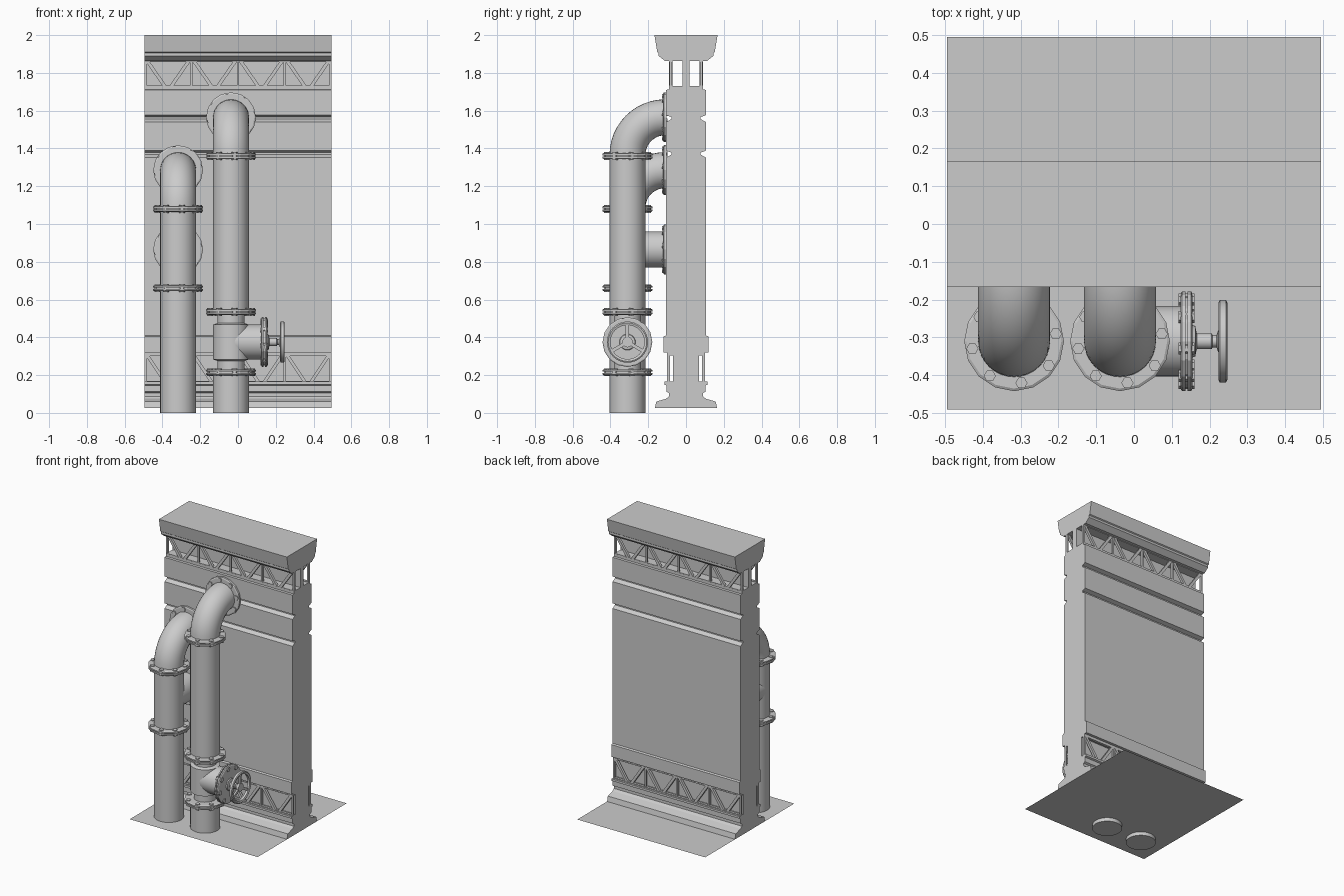
import bpy, bmesh, math
from mathutils import Vector, Matrix

if "Cube" in bpy.data.objects:
    bpy.data.objects.remove(bpy.data.objects["Cube"])

HW = 0.495                      # half width of wall
R = 0.095                       # pipe radius
PY = -0.31                      # pipe axis depth
X1, X2 = -0.317, -0.037         # pipe axis positions


def finish(name, bm, smooth=False):
    bmesh.ops.recalc_face_normals(bm, faces=bm.faces[:])
    me = bpy.data.meshes.new(name)
    bm.to_mesh(me)
    bm.free()
    ob = bpy.data.objects.new(name, me)
    bpy.context.collection.objects.link(ob)
    if smooth:
        bpy.ops.object.select_all(action='DESELECT')
        ob.select_set(True)
        bpy.context.view_layer.objects.active = ob
        bpy.ops.object.shade_smooth_by_angle(angle=math.radians(35))
    return ob


def frame(origin, axis):
    q = Vector(axis).to_track_quat('Z', 'Y')
    return Matrix.Translation(origin) @ q.to_matrix().to_4x4()


def skin(bm, rings, closed=False):
    for a, b in zip(rings, rings[1:] + rings[:1] if closed else rings[1:]):
        for i in range(len(a)):
            j = (i + 1) % len(a)
            bm.faces.new((a[i], a[j], b[j], b[i]))
    if not closed:
        bm.faces.new(rings[0])
        bm.faces.new(rings[-1])


def lathe(bm, m, prof, n=32, closed=False):
    """Revolve (radius, height) points around the local z of m."""
    rings = [[bm.verts.new(m @ Vector((r * math.cos(2 * math.pi * i / n),
                                       r * math.sin(2 * math.pi * i / n), h)))
              for i in range(n)] for r, h in prof]
    skin(bm, rings, closed)


def tube(name, origin, axis, prof, n=32):
    bm = bmesh.new()
    lathe(bm, frame(origin, axis), prof, n)
    return finish(name, bm, True)


def flange(name, origin, axis, prof, bolt):
    """Faceted disc with eight hexagonal bolts from -bolt to +bolt."""
    bm = bmesh.new()
    m = frame(origin, axis)
    lathe(bm, m, prof, 16)
    for k in range(8):
        a = math.radians(10 + 45 * k)
        b = m @ Matrix.Translation((0.112 * math.cos(a), 0.112 * math.sin(a), 0))
        lathe(bm, b, [(0.016, -bolt), (0.016, bolt)], 6)
    return finish(name, bm)


JOINT = [(0.125, -0.016), (0.132, -0.012), (0.132, -0.003), (0.122, -0.003),
         (0.122, 0.003), (0.132, 0.003), (0.132, 0.012), (0.125, 0.016)]
PLATE = [(0.132, -0.008), (0.132, 0.005), (0.124, 0.009)]


def elbow(name, x, z, r=0.2):
    """Quarter bend from vertical at height z into the wall face."""
    bm = bmesh.new()
    rings = []
    for s in range(13):
        t = math.pi / 2 * s / 12
        c = Vector((x, PY + r * (1 - math.cos(t)), z + r * math.sin(t)))
        out = Vector((0, -math.cos(t), math.sin(t)))
        rings.append([bm.verts.new(c + R * (math.cos(a) * out + Vector((math.sin(a), 0, 0))))
                      for a in (2 * math.pi * i / 32 for i in range(32))])
    skin(bm, rings)
    finish(name, bm, True)
    flange(name + "_wall_flange", (x, -0.112, z + r), (0, -1, 0), PLATE, 0.015)


def slab(name, half):
    """Extrude a front/back mirrored (y, z) outline across the wall width."""
    bm = bmesh.new()
    pts = half + [(-y, z) for y, z in reversed(half)]
    f = bm.faces.new([bm.verts.new((-HW, y, z)) for y, z in pts])
    g = bmesh.ops.extrude_face_region(bm, geom=[f])
    bmesh.ops.translate(bm, vec=(2 * HW, 0, 0),
                        verts=[v for v in g['geom'] if isinstance(v, bmesh.types.BMVert)])
    finish(name, bm)


def bar(bm, a, b, y, w, d):
    """Rectangular strut between two (x, z) points."""
    a, b = Vector((a[0], y, a[1])), Vector((b[0], y, b[1]))
    u = (b - a).normalized()
    m = Matrix((u.cross(Vector((0, 1, 0))), Vector((0, 1, 0)), u)).transposed().to_4x4()
    m = Matrix.Translation((a + b) / 2) @ m @ Matrix.Diagonal((w, d, (b - a).length, 1))
    bmesh.ops.create_cube(bm, size=1, matrix=m)


def truss(name, y, z0, z1):
    bm = bmesh.new()
    for k in range(-2, 3):
        a = 0.247 * k
        px = max(-HW + 0.006, min(HW - 0.006, a))
        bar(bm, (px, z0), (px, z1), y, 0.012, 0.014)
        for s in (-1, 1):
            if abs(a + s * 0.1) < HW:
                bar(bm, (a + s * 0.012, z1), (a + s * 0.108, z0), y, 0.018, 0.017)
    bar(bm, (-HW, z1 - 0.003), (HW, z1 - 0.003), y, 0.008, 0.017)
    bar(bm, (-HW, z0 + 0.003), (HW, z0 + 0.003), y, 0.008, 0.017)
    finish(name, bm)


# floor sheet
bm = bmesh.new()
bmesh.ops.create_grid(bm, x_segments=1, y_segments=1, size=0.5,
                      matrix=Matrix.Translation((0, 0.0025, 0.025)) @ Matrix.Diagonal((0.99, 0.985, 1, 1)))
finish("floor", bm)

# wall: skirting, panel with two grooves per side, cornice
slab("wall_base", [(0.165, 0.025), (0.157, 0.06), (0.105, 0.075), (0.09, 0.088), (0.09, 0.105),
                   (0.103, 0.112), (0.103, 0.145), (0.115, 0.15), (0.115, 0.165), (0.07, 0.165),
                   (0.07, 0.305), (0.1, 0.305), (0.1, 0.32), (0.118, 0.32), (0.118, 0.405),
                   (0.105, 0.41), (0.105, 1.352), (0.078, 1.367), (0.078, 1.378), (0.105, 1.388),
                   (0.105, 1.54), (0.078, 1.555), (0.078, 1.566), (0.105, 1.576),
                   (0.105, 1.71), (0.09, 1.712), (0.09, 1.73), (0.018, 1.73), (0.018, 1.865)])
slab("wall_cornice", [(0.11, 1.862), (0.145, 1.89), (0.145, 1.905), (0.152, 1.91), (0.167, 2.0)])
for side, s in (("front", -1), ("back", 1)):
    truss("upper_truss_" + side, s * 0.081, 1.727, 1.865)
    truss("lower_truss_" + side, s * 0.093, 0.163, 0.307)

# left pipe with wall branch
tube("left_pipe", (X1, PY, 0), (0, 0, 1), [(R, 0), (R, 1.08)])
tube("left_branch", (X1, PY, 0.865), (0, 1, 0), [(R, 0), (R, 0.205)])
flange("left_branch_flange", (X1, -0.112, 0.865), (0, -1, 0), PLATE, 0.015)
for z in (0.66, 1.08):
    flange("left_joint", (X1, PY, z), (0, 0, 1), JOINT, 0.021)
elbow("left_elbow", X1, 1.085)

# right pipe
tube("right_pipe_lower", (X2, PY, 0), (0, 0, 1), [(R, 0), (R, 0.215)])
tube("right_pipe_upper", (X2, PY, 0.535), (0, 0, 1), [(R, 0), (R, 0.825)])
for z in (0.215, 0.535, 1.36):
    flange("right_joint", (X2, PY, z), (0, 0, 1), JOINT, 0.021)
elbow("right_elbow", X2, 1.365)

# valve body, side neck and bonnet
VZ = 0.375
tube("valve_body", (X2, PY, 0), (0, 0, 1),
     [(0.072, 0.21), (0.072, 0.275), (R, 0.283), (R, 0.467), (0.072, 0.475), (0.072, 0.54)])
tube("valve_neck", (X2, PY, VZ), (1, 0, 0), [(0.093, 0), (0.093, 0.17)])
flange("valve_flange", (0.139, PY, VZ), (1, 0, 0), JOINT, 0.021)
tube("valve_stem", (0, PY, VZ), (1, 0, 0),
     [(0.045, 0.15), (0.04, 0.162), (0.021, 0.166), (0.021, 0.205), (0.016, 0.208),
      (0.016, 0.218), (0.028, 0.222), (0.028, 0.24)], 20)

# hand wheel: rim and three dished spokes
bm = bmesh.new()
lathe(bm, frame((0.235, PY, VZ), (1, 0, 0)),
      [(0.109, -0.008), (0.109, 0.008), (0.102, 0.012), (0.09, 0.008), (0.09, -0.008), (0.102, -0.012)],
      32, True)
for k in range(3):
    m = Matrix.Translation((0.232, PY, VZ)) @ Matrix.Rotation(math.radians(120 * k), 4, 'X')
    bmesh.ops.create_cube(bm, size=1, matrix=m @ Matrix.Translation((0, 0, 0.055))
                          @ Matrix.Diagonal((0.012, 0.018, 0.08, 1)))
finish("hand_wheel", bm, True)
